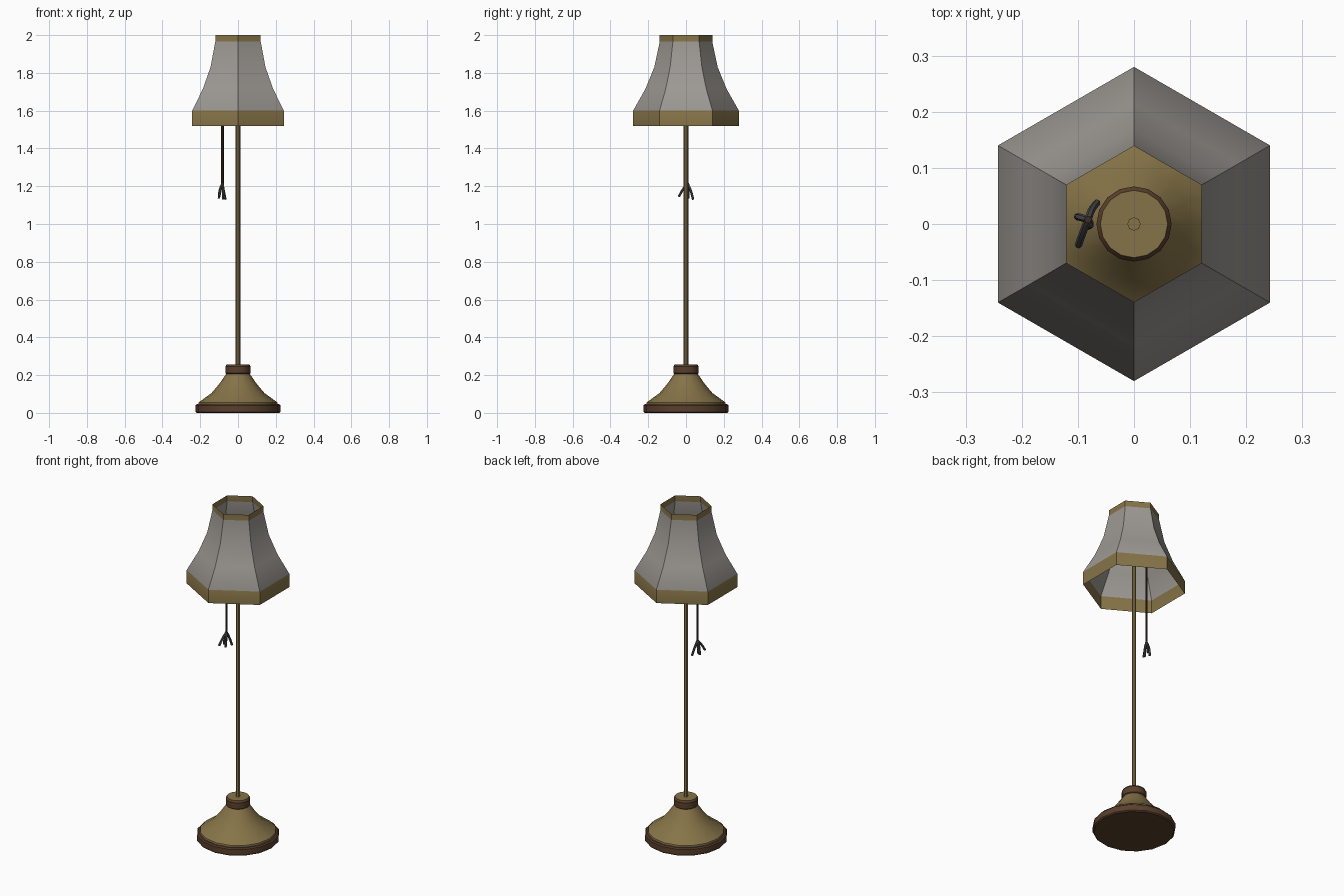
import bpy, math

if "Cube" in bpy.data.objects:
    bpy.data.objects.remove(bpy.data.objects["Cube"])


def material(name, rgb):
    m = bpy.data.materials.new(name)
    m.diffuse_color = (*rgb, 1)
    m.use_nodes = True
    m.node_tree.nodes["Principled BSDF"].inputs["Base Color"].default_value = m.diffuse_color
    return m


GOLD = material("gold", (0.24, 0.175, 0.065))
BROWN = material("brown", (0.10, 0.05, 0.025))
FABRIC = material("fabric", (0.34, 0.32, 0.295))
CORD = material("dark_cord", (0.05, 0.025, 0.02))
FRINGE = material("fringe", (0.07, 0.07, 0.075))


def lathe(name, profile, sides, mats, pick=None, turn=0.0, caps=True, smooth=True):
    """Revolve (radius, z) points; pick gives the material index per band."""
    verts, faces, index = [], [], []
    for r, z in profile:
        for i in range(sides):
            a = turn + 2 * math.pi * i / sides
            verts.append((r * math.cos(a), r * math.sin(a), z))
    for k in range(len(profile) - 1):
        for i in range(sides):
            j = (i + 1) % sides
            a, b = k * sides, (k + 1) * sides
            faces.append((a + i, a + j, b + j, b + i))
            index.append(pick[k] if pick else 0)
    if caps:
        last = (len(profile) - 1) * sides
        faces += [tuple(reversed(range(sides))), tuple(range(last, last + sides))]
        index += [index[0], index[-1]]
    me = bpy.data.meshes.new(name)
    me.from_pydata(verts, [], faces)
    for m in mats:
        me.materials.append(m)
    me.polygons.foreach_set("material_index", index)
    ob = bpy.data.objects.new(name, me)
    bpy.context.collection.objects.link(ob)
    if smooth:
        shade(ob)
    return ob


def shade(ob):
    bpy.ops.object.select_all(action='DESELECT')
    ob.select_set(True)
    bpy.context.view_layer.objects.active = ob
    bpy.ops.object.shade_smooth_by_angle(angle=math.radians(30))


def tube(name, points, radius, mat):
    """Round cord through the points, turned into a mesh."""
    cu = bpy.data.curves.new(name, 'CURVE')
    cu.dimensions = '3D'
    cu.bevel_depth, cu.bevel_resolution = radius, 1
    cu.use_fill_caps = True
    cu.resolution_u = 4
    sp = cu.splines.new('BEZIER')
    sp.bezier_points.add(len(points) - 1)
    for bp, p in zip(sp.bezier_points, points):
        bp.co = p
        bp.handle_left_type = bp.handle_right_type = 'AUTO'
    cu.materials.append(mat)
    ob = bpy.data.objects.new(name, cu)
    bpy.context.collection.objects.link(ob)
    bpy.ops.object.select_all(action='DESELECT')
    ob.select_set(True)
    bpy.context.view_layer.objects.active = ob
    bpy.ops.object.convert(target='MESH')
    shade(bpy.context.object)


# Base: wooden foot, flared brass body, wooden collar with brass top
lathe("foot", [(0.218, 0), (0.225, 0.006), (0.225, 0.04), (0.218, 0.046)], 16, [BROWN])
lathe("base_body", [(0.21, 0.044), (0.208, 0.056), (0.14, 0.105), (0.098, 0.155),
                    (0.06, 0.21)], 16, [GOLD])
lathe("collar", [(0.06, 0.203), (0.067, 0.21), (0.067, 0.246), (0.06, 0.256),
                 (0.001, 0.256)], 16, [BROWN, GOLD], [0, 0, 0, 1])

# Pole
lathe("pole", [(0.012, 0.25), (0.012, 1.70)], 8, [GOLD])

# Six-sided open shade with brass bands
lathe("shade", [(0.28, 1.52), (0.28, 1.60), (0.215, 1.715), (0.168, 1.83),
                (0.139, 1.965), (0.139, 2.0)], 6, [GOLD, FABRIC],
      [0, 1, 1, 1, 0], turn=math.pi / 6, caps=False)

# Pull cord and its frayed tassel
CX, CY = -0.082, 0.008
tube("pull_cord", [(CX, CY, 1.20), (CX, CY, 1.68)], 0.007, CORD)
strands = [((-0.076, 0.024), (-0.066, 0.038), 1.13),
           ((-0.092, -0.018), (-0.099, -0.038), 1.145),
           ((-0.096, 0.012), (-0.101, 0.013), 1.135),
           ((-0.078, 0.000), (-0.080, -0.004), 1.13)]
for n, (mid, end, z) in enumerate(strands):
    tube(f"tassel_strand_{n + 1}", [(CX, CY, 1.215), (*mid, 1.18), (*end, z)], 0.0065, FRINGE)
